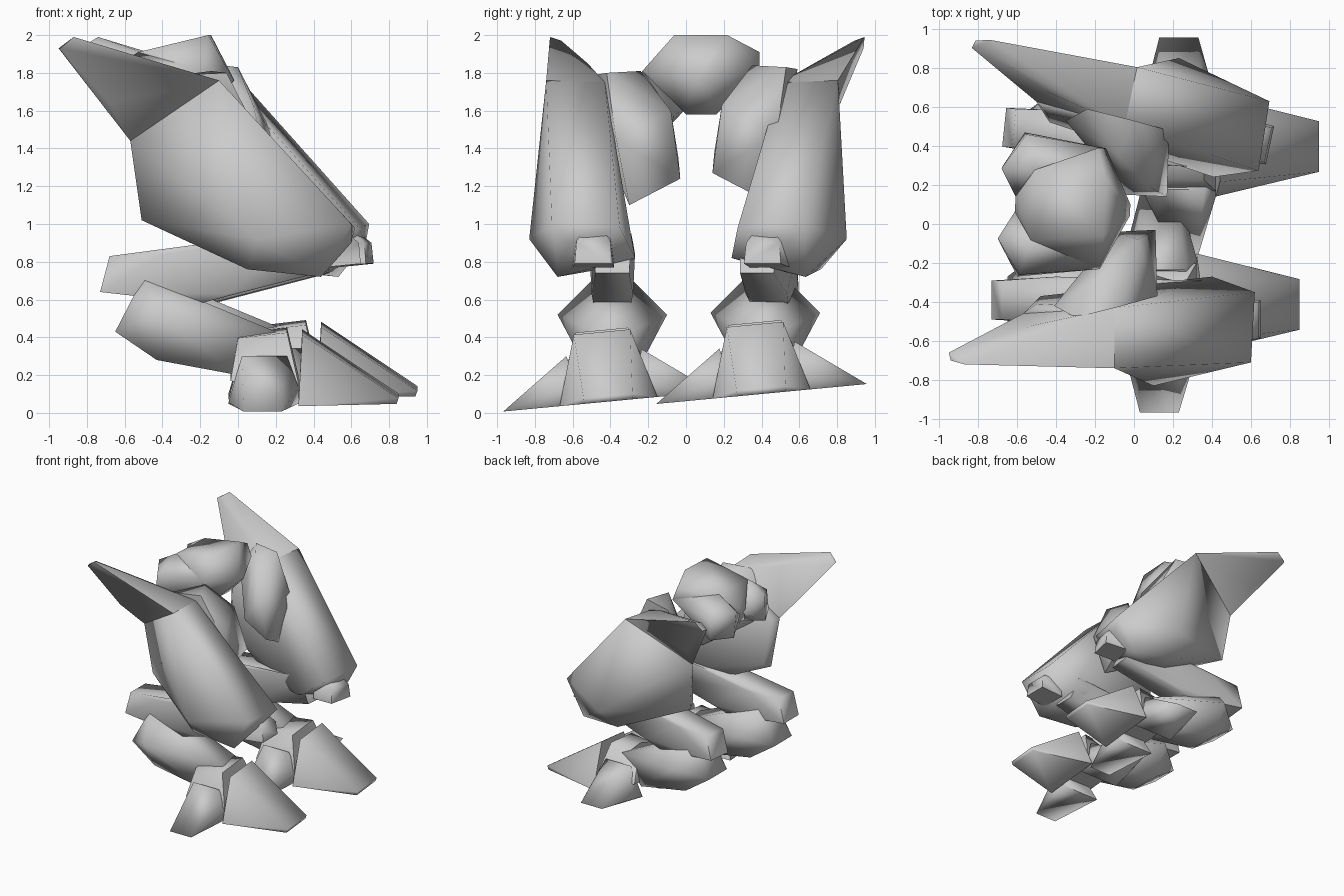
import bpy
import bmesh
from math import radians
from mathutils import Matrix

default_cube = bpy.data.objects.get("Cube")
if default_cube:
    bpy.data.objects.remove(default_cube, do_unlink=True)

# One plain grey for every part
grey = bpy.data.materials.new("plain_grey")
grey.use_nodes = True
GREY_VALUE = (.6, .6, .6, 1)
grey.diffuse_color = GREY_VALUE
shader = next(n for n in grey.node_tree.nodes if n.type == "BSDF_PRINCIPLED")
shader.inputs["Base Color"].default_value = GREY_VALUE
shader.inputs["Roughness"].default_value = .7


def hull(name, points, transform=Matrix(), sharp_angle=80):
    """Convex block around a few corner points, softly shaded."""
    bm = bmesh.new()
    for point in points:
        bm.verts.new(point)
    bmesh.ops.convex_hull(bm, input=bm.verts)
    loose = [v for v in bm.verts if not v.link_faces]
    bmesh.ops.delete(bm, geom=loose, context="VERTS")
    bmesh.ops.dissolve_limit(bm, angle_limit=radians(2),
                             verts=bm.verts, edges=bm.edges)
    bm.transform(transform)
    bmesh.ops.recalc_face_normals(bm, faces=bm.faces)
    mesh = bpy.data.meshes.new(name)
    bm.to_mesh(mesh)
    bm.free()
    mesh.materials.append(grey)
    obj = bpy.data.objects.new(name, mesh)
    bpy.context.collection.objects.link(obj)
    bpy.ops.object.select_all(action="DESELECT")
    obj.select_set(True)
    bpy.context.view_layer.objects.active = obj
    bpy.ops.object.shade_smooth_by_angle(angle=radians(sharp_angle))


def both_sides(profile):
    """Turn (x, half width, z) corners into mirrored pairs of points."""
    return [(x, sign * w, z) for x, w, z in profile for sign in (-1, 1)]


MIRROR = Matrix.Diagonal((1, -1, 1, 1))
move = Matrix.Translation

# Pelvis: faceted core with a lobe at each rear corner
pelvis_place = move((0, .07, 0)) @ Matrix.Rotation(radians(-3), 4, "Z")
pelvis_profile = [
    (-.15, .14, 2), (-.52, .18, 1.91),
    (-.02, .03, 1.76), (-.16, .31, 1.81),
    (-.2, .08, 1.58), (-.58, .06, 1.62), (-.61, .04, 1.76),
]
raised_corner = [(-.2, .31, 1.91)]
lobe_points = [
    (-.58, .37, 1.6), (-.68, .2, 1.59), (-.69, .18, 1.81),
    (-.57, .36, 1.77), (-.6, .02, 1.7), (-.45, .16, 1.54),
    (-.16, .31, 1.81), (-.52, .18, 1.91), (-.3, .15, 1.57),
]
hull("pelvis_core", both_sides(pelvis_profile) + raised_corner, pelvis_place)
hull("left_pelvis_lobe", lobe_points, pelvis_place)
hull("right_pelvis_lobe", lobe_points, pelvis_place @ MIRROR)

# Hip: shield-shaped block on the inside of the thigh
hip_points = [
    (-.3, -.48, 1.79), (-.06, -.42, 1.8), (-.14, -.24, 1.81),
    (-.41, -.42, 1.58), (-.2, -.22, 1.65), (.02, -.08, 1.6),
    (-.1, -.04, 1.35), (.11, -.03, 1.24),
    (.12, -.37, 1.45), (-.38, -.42, 1.38), (.06, -.3, 1.1),
]

# Thigh: the horn and the shell share the corners where they meet
horn_root = [
    (-.1, -.74, 1.76), (-.1, -.43, 1.75), (-.57, -.46, 1.44),
]
horn_points = horn_root + [
    (-.87, -.72, 1.99), (-.89, -.66, 1.97),
    (-.95, -.66, 1.93), (-.94, -.7, 1.93),
    (-.52, -.52, 1.85), (-.68, -.63, 1.64),
]
shell_points = horn_root + [
    (-.51, -.43, 1.02), (-.48, -.37, 1.05), (-.5, -.41, 1.42),
    (.1, -.83, .92), (.05, -.68, .76), (.05, -.34, .78),
    (.44, -.68, .72), (.4, -.27, .82),
    (.6, -.71, 1), (.62, -.35, .98), (.6, -.62, .9),
]

# Knee knob on the front end of the thigh
knob_profile = [
    (.57, .06, .96), (.64, .09, .9), (.65, .1, .79),
    (.45, .09, .95), (.45, .11, .77),
]

# Shin: runs backward from the knee
shin_profile = [
    (-.73, .1, .64), (-.68, .1, .83), (-.4, .12, .84), (-.15, .11, .9),
    (.34, .1, .95), (.42, .09, .74), (-.05, .11, .63), (-.2, .1, .58),
]

# Heel: lobe running forward from the shin to the foot
heel_profile = [
    (-.5, .09, .72), (-.65, .12, .43), (-.43, .13, .28),
    (-.42, .29, .52), (0, .12, .2), (.2, .1, .43),
]

# Foot pieces, around the ground point under the ankle
ankle_profile = [
    (-.12, .13, .35), (.14, .14, .38),
    (-.16, .23, .13), (.2, .22, .12),
]
front_toe_profile = [
    (.22, .15, .37), (.2, .26, 0), (.73, .13, .03), (.72, .13, 0),
]
side_toe_points = [
    (-.1, -.2, .26), (.14, -.2, .26), (-.17, -.12, 0), (.2, -.12, 0),
    (-.09, -.56, 0), (.11, -.56, 0), (-.17, -.25, .02), (.2, -.25, .1),
]
foot_roll = Matrix.Rotation(radians(5.4), 4, "X")

for side in ("right", "left"):
    # The left leg is mirrored, turned a little and set slightly forward
    if side == "left":
        turn = Matrix.Rotation(radians(-12), 4, "Z")
        upper = move((-.04, .06, 0)) @ turn @ MIRROR
        hip_place = move((.06, .11, .03)) @ MIRROR
        shin_place = move((.06, .42, 0)) @ Matrix.Rotation(radians(-6), 4, "Z")
        heel_place = move((.05, .42, .01))
        foot_place = move((.22, .4, .1)) @ foot_roll
        toe_names = ("inner", "outer")
    else:
        upper = Matrix()
        hip_place = Matrix()
        shin_place = move((0, -.39, 0))
        heel_place = shin_place
        foot_place = move((.12, -.41, .06)) @ foot_roll
        toe_names = ("outer", "inner")

    hull(side + "_hip", hip_points, hip_place)
    hull(side + "_thigh_shell", shell_points, upper)
    hull(side + "_thigh_horn", horn_points, upper)
    hull(side + "_knee_knob", both_sides(knob_profile),
         upper @ move((0, -.49, 0)))
    hull(side + "_shin", both_sides(shin_profile), shin_place)
    hull(side + "_heel", both_sides(heel_profile), heel_place)
    hull(side + "_ankle", both_sides(ankle_profile), foot_place)
    hull(side + "_front_toe", both_sides(front_toe_profile), foot_place)
    for toe, flip in zip(toe_names, (Matrix(), MIRROR)):
        hull(side + "_" + toe + "_side_toe", side_toe_points,
             foot_place @ flip)
